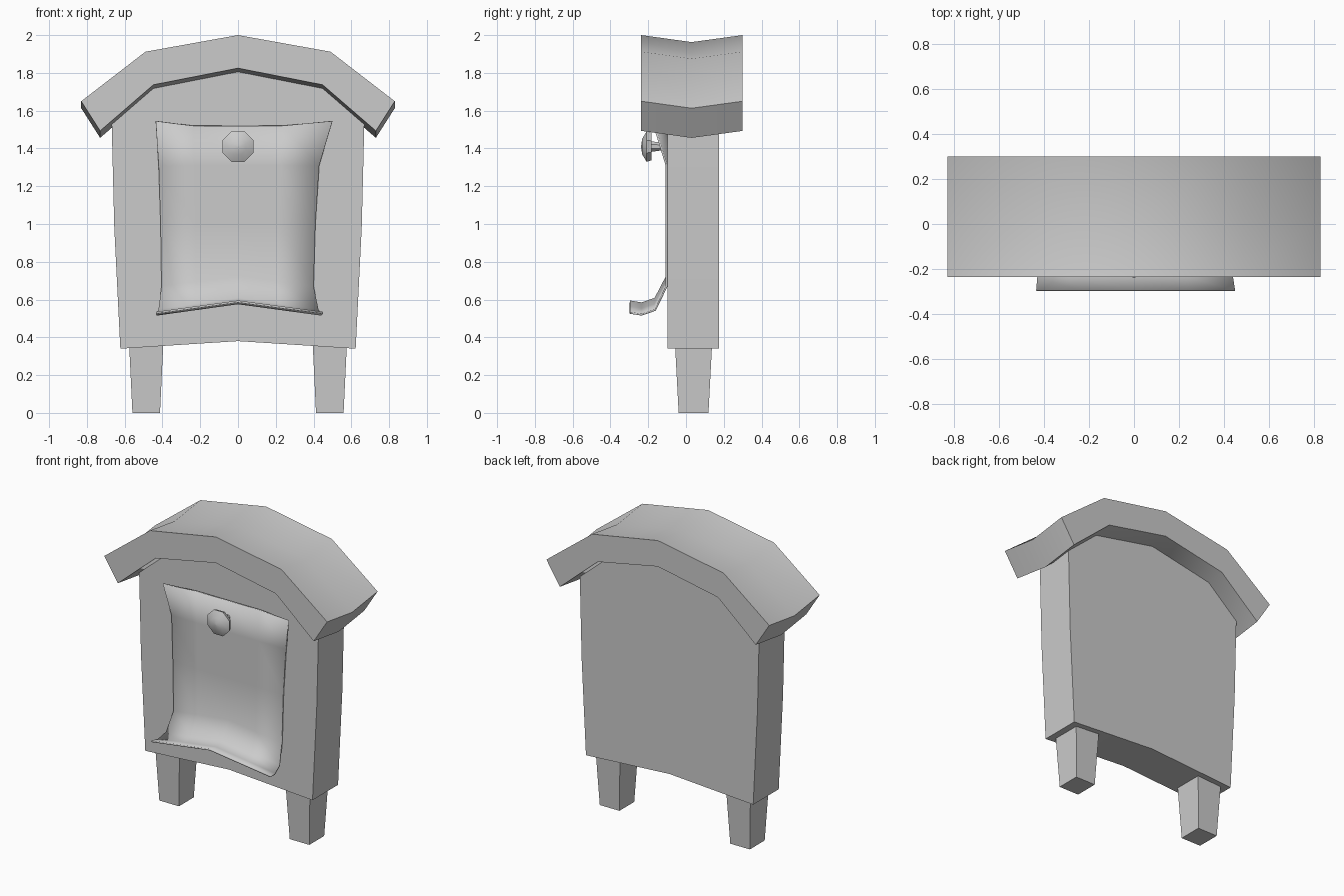
import bpy
import bmesh
from math import radians, pi, cos, sin

old = bpy.data.objects.get("Cube")
if old:
    bpy.data.objects.remove(old, do_unlink=True)

grey = bpy.data.materials.new("plain_grey")
grey.use_nodes = True
grey.diffuse_color = (0.6, 0.6, 0.6, 1)
grey.node_tree.nodes["Principled BSDF"].inputs["Base Color"].default_value = (0.6, 0.6, 0.6, 1)


def make_object(name, bm, smooth_angle):
    bmesh.ops.recalc_face_normals(bm, faces=bm.faces)
    mesh = bpy.data.meshes.new(name)
    bm.to_mesh(mesh)
    bm.free()
    obj = bpy.data.objects.new(name, mesh)
    bpy.context.collection.objects.link(obj)
    mesh.materials.append(grey)
    bpy.ops.object.select_all(action='DESELECT')
    obj.select_set(True)
    bpy.context.view_layer.objects.active = obj
    bpy.ops.object.shade_smooth_by_angle(angle=radians(smooth_angle))
    return obj


def loft(name, rings, smooth_angle, capped=True):
    """Skin a list of closed rings of points."""
    bm = bmesh.new()
    loops = [[bm.verts.new(p) for p in ring] for ring in rings]
    n = len(loops[0])
    for a, b in zip(loops, loops[1:]):
        for i in range(n):
            j = (i + 1) % n
            bm.faces.new((a[i], a[j], b[j], b[i]))
    if capped:
        bm.faces.new(loops[0])
        bm.faces.new(loops[-1])
    return make_object(name, bm, smooth_angle)


def mirrored(half):
    """Half profile starting on the centre line, mirrored to a full one."""
    return [(-x, z) for x, z in reversed(half[1:])] + half


# Board: arched slab with gently bulging sides
bottom = mirrored([(0, 0.38), (0.623, 0.34)])
top = mirrored([(0, 1.88), (0.46, 1.79), (0.67, 1.6), (0.668, 1.5), (0.655, 0.98)])
outline = bottom + top[::-1]
loft("board", [[(x, y, z) for x, z in outline] for y in (-0.097, 0.175)], 30)

# Roof: bent band that sags halfway along its depth
outer = mirrored([(0, 2.0), (0.49, 1.912), (0.83, 1.65)])
inner = mirrored([(0, 1.825), (0.448, 1.737), (0.73, 1.493)])
band = outer + inner[::-1]
sections = ((-0.237, 0), (0.03, -0.037), (0.3, 0))
loft("roof", [[(x, y, z + sag) for x, z in band] for y, sag in sections], 40)

# Tapered legs
for side, name in ((1, "left_leg"), (-1, "right_leg")):
    rings = []
    for z, half_x, half_y in ((0, 0.073, 0.079), (0.4, 0.092, 0.1)):
        rings.append([(side * 0.486 + sx * half_x, 0.04 + sy * half_y, z)
                      for sx, sy in ((-1, -1), (1, -1), (1, 1), (-1, 1))])
    loft(name, rings, 30)

# Notice sheet: top corners peel forward, bottom edge curls out and arches
# Each row: right edge x, left edge x, y, z, arch height
rows = [(-0.43, 0.45, -0.103, 1.52, 0),
        (-0.42, 0.43, -0.103, 1.31, 0),
        (-0.41, 0.41, -0.103, 1.0, 0),
        (-0.405, 0.4, -0.103, 0.67, 0.05),
        (-0.42, 0.425, -0.163, 0.545, 0.06),
        (-0.43, 0.44, -0.235, 0.52, 0.06),
        (-0.435, 0.45, -0.297, 0.53, 0.06)]
bm = bmesh.new()
grid = []
for x0, x1, y, z, arch in rows:
    xs = (x0, x0 * 0.55, 0, x1 * 0.52, x1)
    grid.append([bm.verts.new((x, y, z + arch * (1 - abs(x / (x0 if x < 0 else x1)))))
                 for x in xs])
grid[0][0].co = (-0.435, -0.175, 1.545)
grid[0][-1].co = (0.5, -0.175, 1.545)
for r in range(len(rows) - 1):
    for c in range(4):
        quad = (grid[r][c], grid[r][c + 1], grid[r + 1][c + 1], grid[r + 1][c])
        # Peeled corners fold along a diagonal
        if r == 0 and c == 0:
            bm.faces.new((quad[0], quad[1], quad[3]))
            bm.faces.new((quad[1], quad[2], quad[3]))
        elif r == 0 and c == 3:
            bm.faces.new((quad[0], quad[1], quad[2]))
            bm.faces.new((quad[0], quad[2], quad[3]))
        else:
            bm.faces.new(quad)
sheet = make_object("notice_sheet", bm, 60)
solid = sheet.modifiers.new("thickness", 'SOLIDIFY')
solid.thickness = 0.01
solid.offset = 0

# Nail: eight-sided shaft with a domed head
profile = ((-0.08, 0.014), (-0.182, 0.03), (-0.182, 0.078),
           (-0.208, 0.088), (-0.232, 0.045), (-0.238, 0.002))
rings = [[(r * cos(pi / 8 + k * pi / 4), y, 1.41 + r * sin(pi / 8 + k * pi / 4))
          for k in range(8)] for y, r in profile]
loft("nail", rings, 25)
